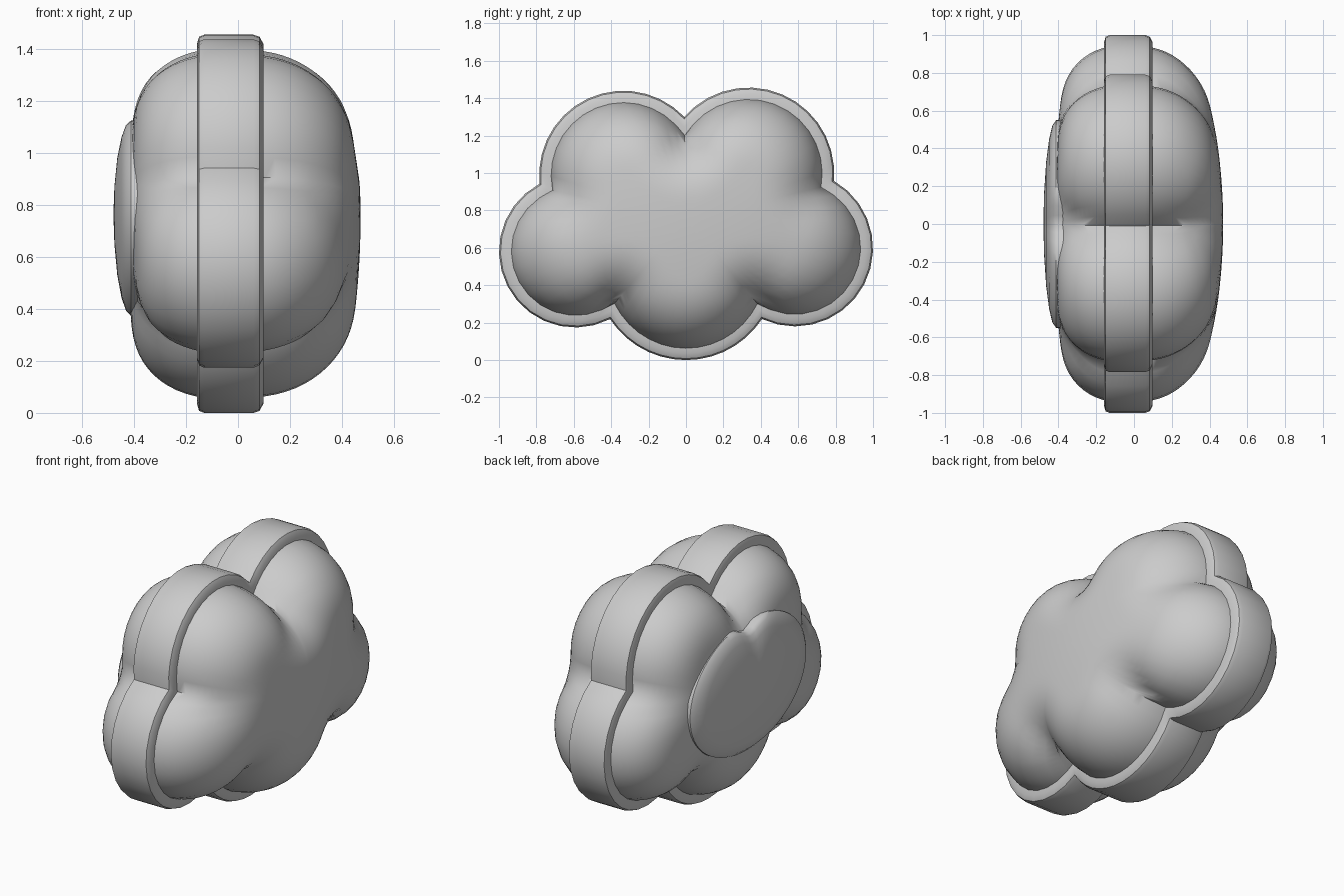
import bpy, bmesh, math
from mathutils import Vector

if "Cube" in bpy.data.objects:
    bpy.data.objects.remove(bpy.data.objects["Cube"])

# One flat colour for everything
grey = bpy.data.materials.new("cloud grey")
grey.diffuse_color = (0.6, 0.6, 0.6, 1)
grey.use_nodes = True
grey.node_tree.nodes["Principled BSDF"].inputs["Base Color"].default_value = grey.diffuse_color

# Cloud lobes, counter-clockwise: centre y, centre z, radius
LOBES = [(0.0, 0.486, 0.486), (0.583, 0.597, 0.417), (0.335, 1.0, 0.457),
         (-0.335, 0.99, 0.45), (-0.592, 0.582, 0.408)]
CENTRE = Vector((0.0, 0.75))
STEPS = 14


def crossing(a, b, inset):
    """Outer crossing point of two neighbouring lobe circles."""
    ca, cb = Vector(a[:2]), Vector(b[:2])
    ra, rb = a[2] - inset, b[2] - inset
    d = (cb - ca).length
    u = (cb - ca) / d
    along = (ra * ra - rb * rb + d * d) / (2 * d)
    off = math.sqrt(max(ra * ra - along * along, 0))
    return ca + u * along + Vector((u.y, -u.x)) * off


def outline(inset):
    """Cloud outline shrunk by inset, as a list of (y, z) points."""
    pts = []
    n = len(LOBES)
    for i, lobe in enumerate(LOBES):
        c = Vector(lobe[:2])
        start = crossing(LOBES[i - 1], lobe, inset) - c
        end = crossing(lobe, LOBES[(i + 1) % n], inset) - c
        a0 = math.atan2(start.y, start.x)
        sweep = (math.atan2(end.y, end.x) - a0) % math.tau
        for k in range(STEPS):
            a = a0 + sweep * k / STEPS
            pts.append(c + Vector((math.cos(a), math.sin(a))) * (lobe[2] - inset))
    return pts


def loft(name, rings, closed=False, start_tip=None, end_tip=None, angle=40):
    """Skin a series of equal-length rings, with optional tip points."""
    bm = bmesh.new()
    rows = [[bm.verts.new(p) for p in ring] for ring in rings]
    n = len(rows[0])
    pairs = list(zip(rows, rows[1:])) + ([(rows[-1], rows[0])] if closed else [])
    for a, b in pairs:
        for i in range(n):
            j = (i + 1) % n
            bm.faces.new((a[i], a[j], b[j], b[i]))
    for tip, row in ((start_tip, rows[0]), (end_tip, rows[-1])):
        if tip:
            v = bm.verts.new(tip)
            for i in range(n):
                bm.faces.new((row[i], row[(i + 1) % n], v))
    bmesh.ops.recalc_face_normals(bm, faces=bm.faces)
    mesh = bpy.data.meshes.new(name)
    bm.to_mesh(mesh)
    bm.free()
    mesh.materials.append(grey)
    obj = bpy.data.objects.new(name, mesh)
    bpy.context.collection.objects.link(obj)
    bpy.context.view_layer.objects.active = obj
    obj.select_set(True)
    bpy.ops.object.shade_smooth_by_angle(angle=math.radians(angle))
    obj.select_set(False)
    return obj


def edge_distance(p, edge):
    best = 9.0
    for a, b in zip(edge, edge[1:] + edge[:1]):
        ab, ap = b - a, p - a
        t = min(max(ap.dot(ab) / ab.length_squared, 0), 1)
        best = min(best, (ap - ab * t).length)
    return best


# Puffy body: both sides inflated by the distance to the cloud outline
RINGS = 24


def side(sign, inset, height, falloff, reach, power):
    edge = outline(inset)

    def puff(p):
        t = min(edge_distance(p, edge) / reach, 1)
        r = (p - CENTRE).length / 0.6
        return sign * (height - falloff * r * r) * (1 - (1 - t) ** power) ** (1 / power)

    rings = []
    for i in range(1, RINGS + 1):
        s = math.sin(math.pi / 2 * i / RINGS)
        pts = [CENTRE + (e - CENTRE) * s for e in edge]
        rings.append([(puff(p) if i < RINGS else sign * 0.01, p.x, p.y) for p in pts])
    return rings, (puff(CENTRE), CENTRE.x, CENTRE.y)


right, right_tip = side(1, 0.058, 0.472, 0.06, 0.36, 2.45)
left, left_tip = side(-1, 0.05, 0.425, 0.03, 0.32, 2.6)
loft("puffy_body", right + left[::-1], start_tip=right_tip, end_tip=left_tip, angle=60)

# Band around the rim: (x, inset) cross-section
section = [(-0.150, 0.10), (-0.158, 0.035), (-0.150, 0.008), (-0.13, 0.0),
           (0.06, 0.0), (0.083, 0.008), (0.098, 0.036), (0.094, 0.10)]
loft("rim_band", [[(x, p.x, p.y) for p in outline(i)] for x, i in section],
     closed=True)

# Shallow cap on the left face, dipped at the top notch
cap_profile = [(0.3, 0.476), (0.6, 0.465), (0.82, 0.449), (0.95, 0.432),
               (1.0, 0.412), (1.0, 0.34)]
cap = []
for s, x in cap_profile:
    ring = []
    for i in range(64):
        a = math.tau * i / 64
        r = s * (1 - 0.2 * math.exp(-((a - math.pi / 2) / 0.22) ** 2))
        ring.append((-x, 0.55 * r * math.cos(a), 0.765 + 0.39 * r * math.sin(a)))
    cap.append(ring)
loft("side_cap", cap, start_tip=(-0.48, 0, 0.765))
